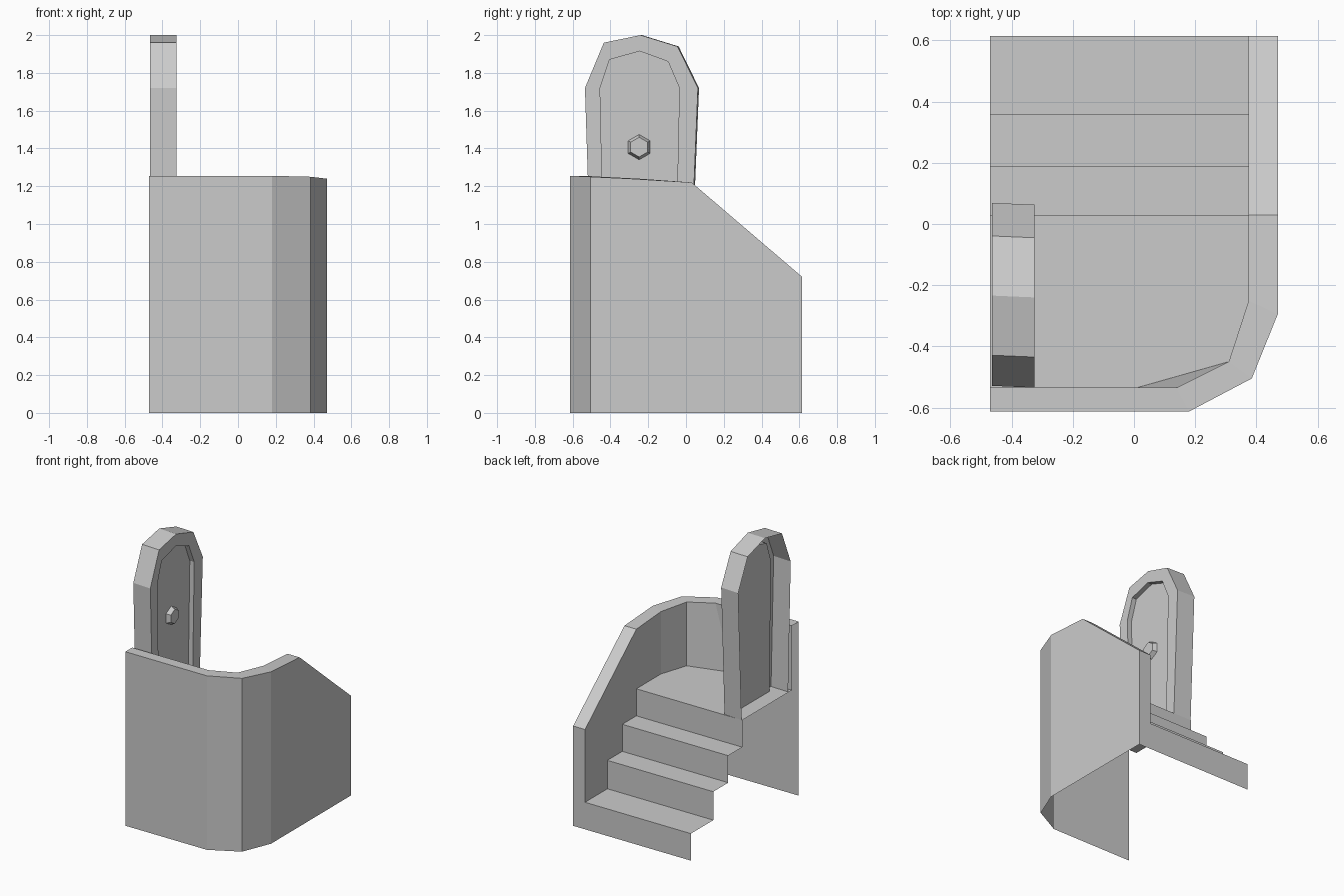
import bpy, math

if "Cube" in bpy.data.objects:
    bpy.data.objects.remove(bpy.data.objects["Cube"])


def build(name, faces):
    """Make one flat-shaded object from polygons, welding shared corners."""
    verts, index, polys = [], {}, []
    for face in faces:
        poly = []
        for p in face:
            key = tuple(round(c, 5) for c in p)
            if key not in index:
                index[key] = len(verts)
                verts.append(key)
            poly.append(index[key])
        polys.append(poly)
    mesh = bpy.data.meshes.new(name)
    mesh.from_pydata(verts, [], polys)
    obj = bpy.data.objects.new(name, mesh)
    bpy.context.collection.objects.link(obj)
    return obj


def strip(a, b):
    """Quads joining two paths of equal length."""
    return [(a[i], a[i + 1], b[i + 1], b[i]) for i in range(len(a) - 1)]


L, RI, RO = -0.47, 0.375, 0.47          # left edge, inner right, outer right
BACK, EDGE, FLOOR = 0.615, 0.03, 0.79   # back end, platform edge and height

# Wall paths: the rim drops gently, then steeply beside the stairs
rim_z = [1.255, 1.255, 1.25, 1.24, 1.22, 0.72]
outer = [(L, -0.613), (0.18, -0.613), (0.385, -0.505), (RO, -0.295), (RO, EDGE), (RO, BACK)]
inner = [(L, -0.535), (0.14, -0.535), (0.31, -0.45), (RI, -0.25), (RI, EDGE), (RI, BACK)]
outer_top = [(x, y, z) for (x, y), z in zip(outer, rim_z)]
inner_top = [(x, y, z) for (x, y), z in zip(inner, rim_z)]
floor = [(x, y, FLOOR) for x, y in inner[:5]]
floor[1] = (0.01, -0.535, FLOOR)

# Outer wall, open underneath and at the left
build("outer_wall", strip([(x, y, 0) for x, y in outer], outer_top)
      + [[(RO, BACK, 0), (RI, BACK, 0), (RI, BACK, 0.72), (RO, BACK, 0.72)]])
build("wall_rim", strip(outer_top, inner_top))

# Stairs: stepped profile swept across the width
steps = [(BACK, 0), (BACK, 0.195), (0.36, 0.195), (0.36, 0.4), (0.19, 0.4),
         (0.19, 0.595), (EDGE, 0.595), (EDGE, FLOOR)]
build("stairs", strip([(L, y, z) for y, z in steps], [(RI, y, z) for y, z in steps]))

# Platform
build("platform", [floor + [(L, EDGE, FLOOR)]])

# Inner wall, with its lower edge following the stairs
side = [(RI, y, z) for y, z in steps[1:]]
build("inner_wall", strip(inner_top[:5], floor) + [[inner_top[4], inner_top[5]] + side])

# Door: arched shell with a recessed panel, open at the rear
XB, XF, XP = -0.465, -0.325, -0.36
arch = [(-0.505, FLOOR), (-0.535, 1.72), (-0.435, 1.96), (-0.24, 2.0),
        (-0.045, 1.94), (0.063, 1.72), (0.025, FLOOR)]
inset = [(-0.435, FLOOR), (-0.455, 1.72), (-0.405, 1.87), (-0.245, 1.915),
         (-0.095, 1.86), (-0.035, 1.72), (-0.055, FLOOR)]
front = [(XF, y, z) for y, z in arch]
back = [(XB, y + 0.006, z) for y, z in arch]
lip = [(XF, y, z) for y, z in inset]
panel = [(XP, y, z) for y, z in inset]
build("door_frame", strip(front, back) + strip(lip, front) + strip(panel, lip))
build("door_panel", [panel[::-1]])


# Door knob: tapered hexagon
def hexagon(x, r):
    return [(x, -0.248 + r * math.sin(i * math.pi / 3), 1.407 + r * math.cos(i * math.pi / 3))
            for i in range(6)]


base, cap = hexagon(XP, 0.067), hexagon(XP + 0.03, 0.052)
build("door_knob", strip(cap + cap[:1], base + base[:1]) + [cap[::-1]])
